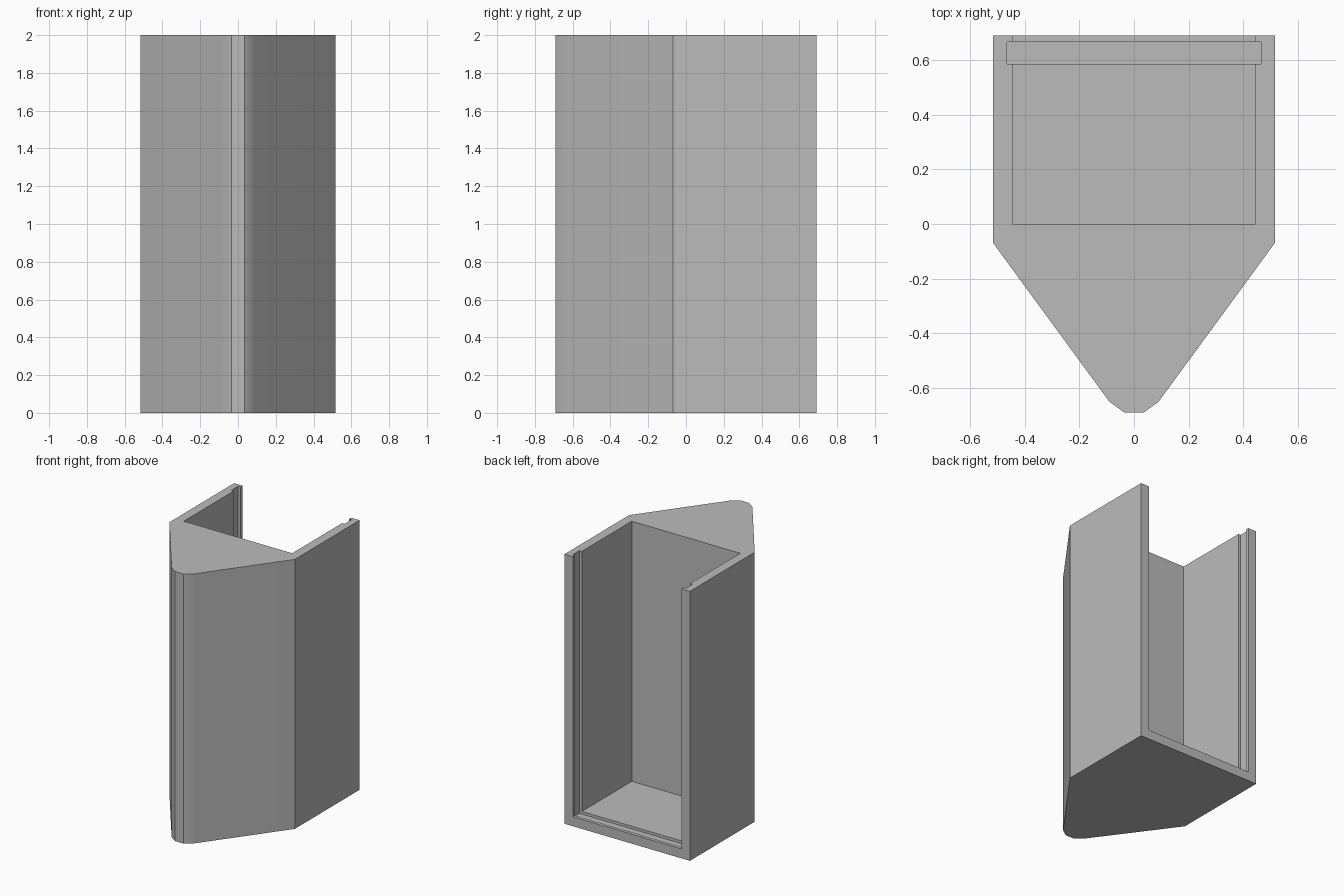
import bpy
import bmesh
from mathutils import Vector

if "Cube" in bpy.data.objects:
    bpy.data.objects.remove(bpy.data.objects["Cube"], do_unlink=True)

HEIGHT, FLOOR, BACK = 2.0, 0.07, 0.69

# Plain grey material
grey = bpy.data.materials.new("plain grey")
grey.use_nodes = True
grey.diffuse_color = (0.5, 0.5, 0.5, 1)
grey.node_tree.nodes["Principled BSDF"].inputs["Base Color"].default_value = (0.5, 0.5, 0.5, 1)


def prism(name, outline, z0, z1):
    """Extrude a plan outline from z0 up to z1."""
    bm = bmesh.new()
    base = bm.faces.new([bm.verts.new((x, y, z0)) for x, y in outline])
    top = bmesh.ops.extrude_face_region(bm, geom=[base])
    moved = [v for v in top["geom"] if isinstance(v, bmesh.types.BMVert)]
    bmesh.ops.translate(bm, verts=moved, vec=Vector((0, 0, z1 - z0)))
    bmesh.ops.recalc_face_normals(bm, faces=bm.faces)
    mesh = bpy.data.meshes.new(name)
    bm.to_mesh(mesh)
    bm.free()
    mesh.materials.append(grey)
    obj = bpy.data.objects.new(name, mesh)
    bpy.context.collection.objects.link(obj)
    return obj


def cut_box(target, half_width, y0, y1, z0):
    """Remove a box, open at the top, from the target."""
    outline = [(-half_width, y0), (half_width, y0), (half_width, y1), (-half_width, y1)]
    cutter = prism("cutter", outline, z0, HEIGHT + 0.2)
    cutter.hide_render = True
    mod = target.modifiers.new("cut", 'BOOLEAN')
    mod.operation = 'DIFFERENCE'
    mod.solver = 'EXACT'
    mod.object = cutter
    bpy.context.view_layer.objects.active = target
    bpy.ops.object.modifier_apply(modifier=mod.name)
    bpy.data.objects.remove(cutter, do_unlink=True)


# Body with a tapered, blunted nose
right_half = [(0.515, BACK), (0.515, -0.07), (0.09, -0.65), (0.035, -BACK)]
outline = right_half + [(-x, y) for x, y in reversed(right_half)]
body = prism("wedge_fronted_housing", outline, 0, HEIGHT)

# Compartment open at the back and top, then the panel slot in walls and floor
cut_box(body, 0.445, 0.0, BACK + 0.2, FLOOR)
cut_box(body, 0.465, 0.585, 0.665, FLOOR - 0.02)

# Smooth the blunted nose, keeping all other edges crisp
bpy.ops.object.select_all(action='DESELECT')
body.select_set(True)
bpy.context.view_layer.objects.active = body
bpy.ops.object.shade_smooth_by_angle(angle=0.5236)
weighted = body.modifiers.new("weighted normals", 'WEIGHTED_NORMAL')
weighted.keep_sharp = True
